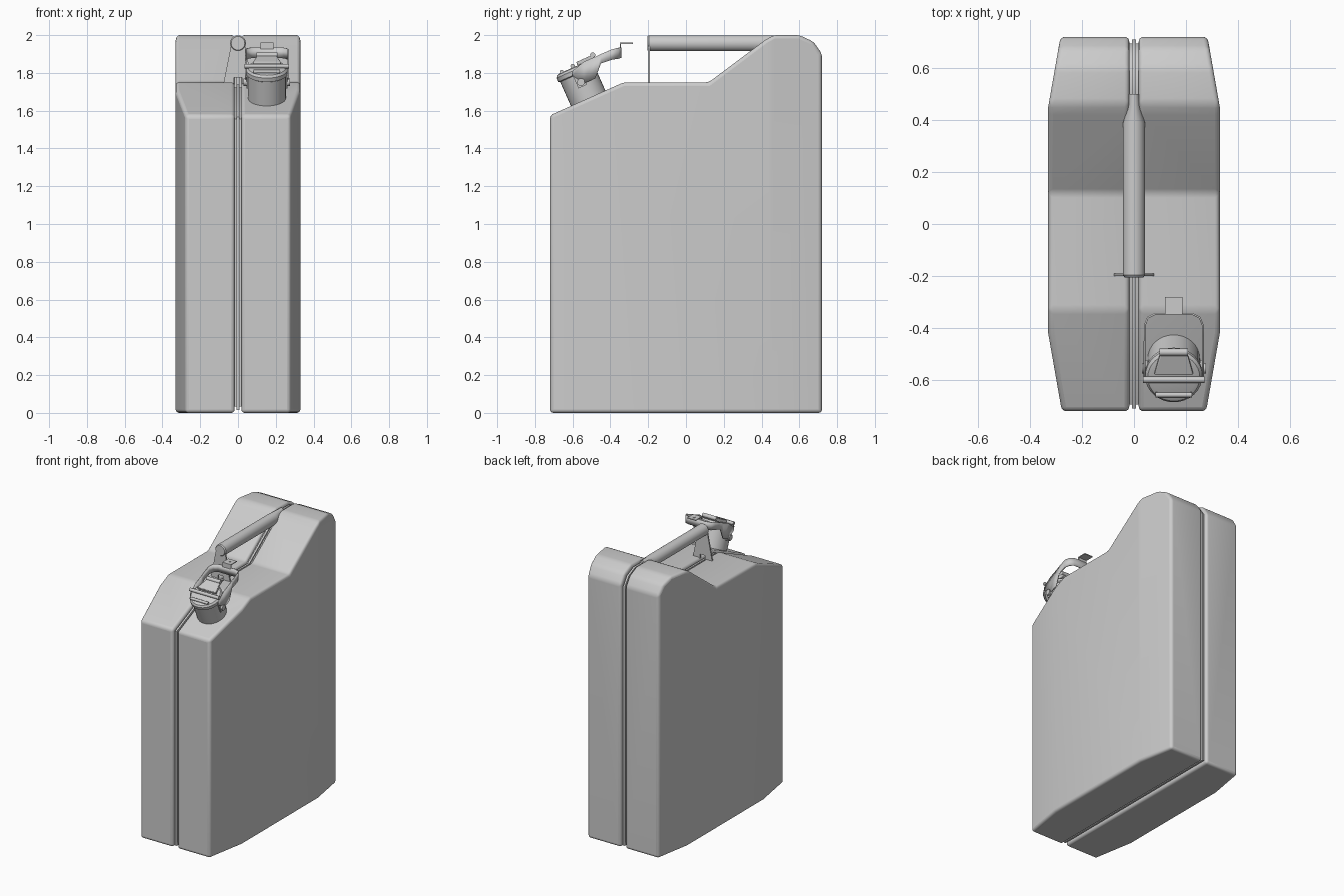
import bpy, bmesh, math
from mathutils import Matrix, Vector

if "Cube" in bpy.data.objects:
    bpy.data.objects.remove(bpy.data.objects["Cube"])

paint = bpy.data.materials.new("grey_paint")
paint.use_nodes = True
GREY = (0.6, 0.6, 0.6, 1)
paint.diffuse_color = GREY
paint.node_tree.nodes["Principled BSDF"].inputs["Base Color"].default_value = GREY


def finish(bm, name, bevel=0, segments=3, angle=35, matrix=None):
    """Turn a bmesh into a bevelled, smooth-shaded object."""
    bmesh.ops.recalc_face_normals(bm, faces=bm.faces)
    mesh = bpy.data.meshes.new(name)
    bm.to_mesh(mesh)
    bm.free()
    mesh.materials.append(paint)
    ob = bpy.data.objects.new(name, mesh)
    bpy.context.collection.objects.link(ob)
    if matrix:
        ob.matrix_world = matrix
    if bevel:
        mod = ob.modifiers.new("rounding", 'BEVEL')
        mod.width, mod.segments = bevel, segments
        mod.limit_method, mod.angle_limit = 'ANGLE', math.radians(20)
    bpy.ops.object.select_all(action='DESELECT')
    ob.select_set(True)
    bpy.context.view_layer.objects.active = ob
    bpy.ops.object.shade_smooth_by_angle(angle=math.radians(angle))
    return ob


def slab(points, start, depth):
    """Extrude a closed outline of 3D points along a vector."""
    bm = bmesh.new()
    face = bm.faces.new([bm.verts.new(Vector(p) + Vector(start)) for p in points])
    new = bmesh.ops.extrude_face_region(bm, geom=[face])["geom"]
    bmesh.ops.translate(bm, vec=depth, verts=[v for v in new if isinstance(v, bmesh.types.BMVert)])
    return bm


def loft(rings, sides=24):
    """Rings of (position, x radius, other radius) stacked along local z."""
    bm = bmesh.new()
    loops = []
    for z, rx, ry in rings:
        turns = [math.tau * i / sides for i in range(sides)]
        loops.append([bm.verts.new((rx * math.cos(a), ry * math.sin(a), z)) for a in turns])
    for a, b in zip(loops, loops[1:]):
        for i in range(sides):
            j = (i + 1) % sides
            bm.faces.new((a[i], a[j], b[j], b[i]))
    bm.faces.new(loops[0])
    bm.faces.new(loops[-1])
    return bm


def box(size, centre):
    bm = bmesh.new()
    bmesh.ops.create_cube(bm, size=1, matrix=Matrix.Translation(centre) @ Matrix.Diagonal((*size, 1)))
    return bm


# Side outline of the can (y, z)
OUTLINE = [(-0.72, 0), (0.72, 0), (0.72, 1.9), (0.675, 1.965), (0.6, 2), (0.465, 2),
           (0.42, 1.975), (0.12, 1.75), (-0.33, 1.75), (-0.72, 1.575)]


def can_half(name, side):
    bm = slab([(0, y, z) for y, z in OUTLINE], (0.018 * side, 0, 0), (0.312 * side, 0, 0))
    # Tapered outer corners at front and back
    for end, kink in ((-1, 0.42), (1, 0.45)):
        cut = bmesh.ops.bisect_plane(
            bm, geom=bm.verts[:] + bm.edges[:] + bm.faces[:], clear_outer=True,
            plane_co=(0.33 * side, kink * end, 0), plane_no=(side, 0.175 * end, 0))
        bmesh.ops.holes_fill(bm, edges=[e for e in bm.edges if e.is_boundary])
    return finish(bm, name, bevel=0.032, segments=4, angle=40)


can_half("left_shell", 1)
can_half("right_shell", -1)

# Recessed seam with a thin welded rib between the shells
for name, scale, half in (("seam_core", 0.965, 0.03), ("seam_rib", 0.985, 0.007)):
    pts = [(0, y * scale, 1 + (z - 1) * scale) for y, z in OUTLINE]
    finish(slab(pts, (-half, 0, 0), (2 * half, 0, 0)), name)

# Carrying handle and its front bracket
handle = [(-0.205, 0.036, 0.036), (-0.197, 0.042, 0.042), (0.39, 0.042, 0.042),
          (0.45, 0.026, 0.042), (0.5, 0.024, 0.042)]
finish(loft(handle), "handle", matrix=Matrix.Translation((0, 0, 1.957)) @ Matrix.Rotation(-math.pi / 2, 4, 'X'))
half_plate = [(0.02, 1.74), (0.078, 1.74), (0.035, 1.955)]
bracket = ([(x, 0, z) for x, z in half_plate] + [(-x, 0, z) for x, z in half_plate[::-1]]
           + [(-0.02, 0, 1.775), (0.02, 0, 1.775)])
finish(slab(bracket, (0, -0.2, 0), (0, 0.01, 0)), "handle_bracket")

# Spout parts share a frame standing square on the sloped shoulder
SPOUT = Matrix.Translation((0.153, -0.515, 1.66)) @ Matrix.Rotation(math.radians(24), 4, 'X')
ACROSS = Matrix.Rotation(math.pi / 2, 4, 'Y')
neck = [(-0.05, 0.1, 0.1), (0.15, 0.1, 0.1)]
lid = [(0.145, 0.102, 0.102), (0.15, 0.11, 0.11), (0.172, 0.11, 0.11), (0.184, 0.1, 0.1), (0.188, 0.085, 0.085)]
finish(loft(neck, 32), "spout_neck", matrix=SPOUT)
finish(loft(lid, 32), "spout_lid", matrix=SPOUT)


def pin(name, length, radius, y, z, x=0):
    rings = [(-length / 2, radius, radius), (length / 2, radius, radius)]
    finish(loft(rings, 12), name, matrix=SPOUT @ Matrix.Translation((x, y, z)) @ ACROSS)


pin("lid_bar", 0.235, 0.012, -0.005, 0.195)
pin("lid_roller", 0.11, 0.014, 0.115, 0.205)
pin("lid_front_roller", 0.14, 0.01, -0.07, 0.192)
wedge = [(-0.075, 0.02, 0), (0.075, 0.02, 0), (0.05, 0.115, 0), (-0.05, 0.115, 0)]
finish(slab(wedge, (0, 0, 0.185), (0, 0, 0.022)), "lid_clasp", bevel=0.005, matrix=SPOUT)
for side, label in ((1, "left"), (-1, "right")):
    pin(label + "_pivot", 0.022, 0.02, 0.0, 0.1, 0.112 * side)
    finish(box((0.008, 0.05, 0.09), (0.105 * side, 0.0, 0.12)), label + "_lug", matrix=SPOUT)

# Locking lever: strap bent into a U (x offset, y, low z, high z)
arm = [(0.112, -0.6, 1.785, 1.81), (0.112, -0.54, 1.745, 1.86), (0.112, -0.48, 1.77, 1.885),
       (0.112, -0.45, 1.85, 1.9), (0.112, -0.39, 1.87, 1.925), (0.1, -0.36, 1.875, 1.932),
       (0.07, -0.345, 1.88, 1.935)]
bm = bmesh.new()
path = arm + [(-x, *rest) for x, *rest in arm[::-1]]
columns = [[bm.verts.new((x + 0.153, y, z)) for z in (low, high)] for x, y, low, high in path]
for a, b in zip(columns, columns[1:]):
    bm.faces.new((a[0], b[0], b[1], a[1]))
lever = finish(bm, "locking_lever", angle=50)
strap = lever.modifiers.new("thickness", 'SOLIDIFY')
strap.thickness, strap.offset = 0.007, 0

# Thumb tab on the lever
finish(box((0.068, 0.006, 0.03), (0.153, -0.346, 1.942)), "tab_stem")
finish(box((0.068, 0.068, 0.006), (0.153, -0.315, 1.957)), "thumb_tab")
pin_rings = [(1.955, 0.009, 0.009), (1.962, 0.009, 0.009)]
finish(loft(pin_rings, 12), "tab_rivet", matrix=Matrix.Translation((0.153, -0.31, 0)))
